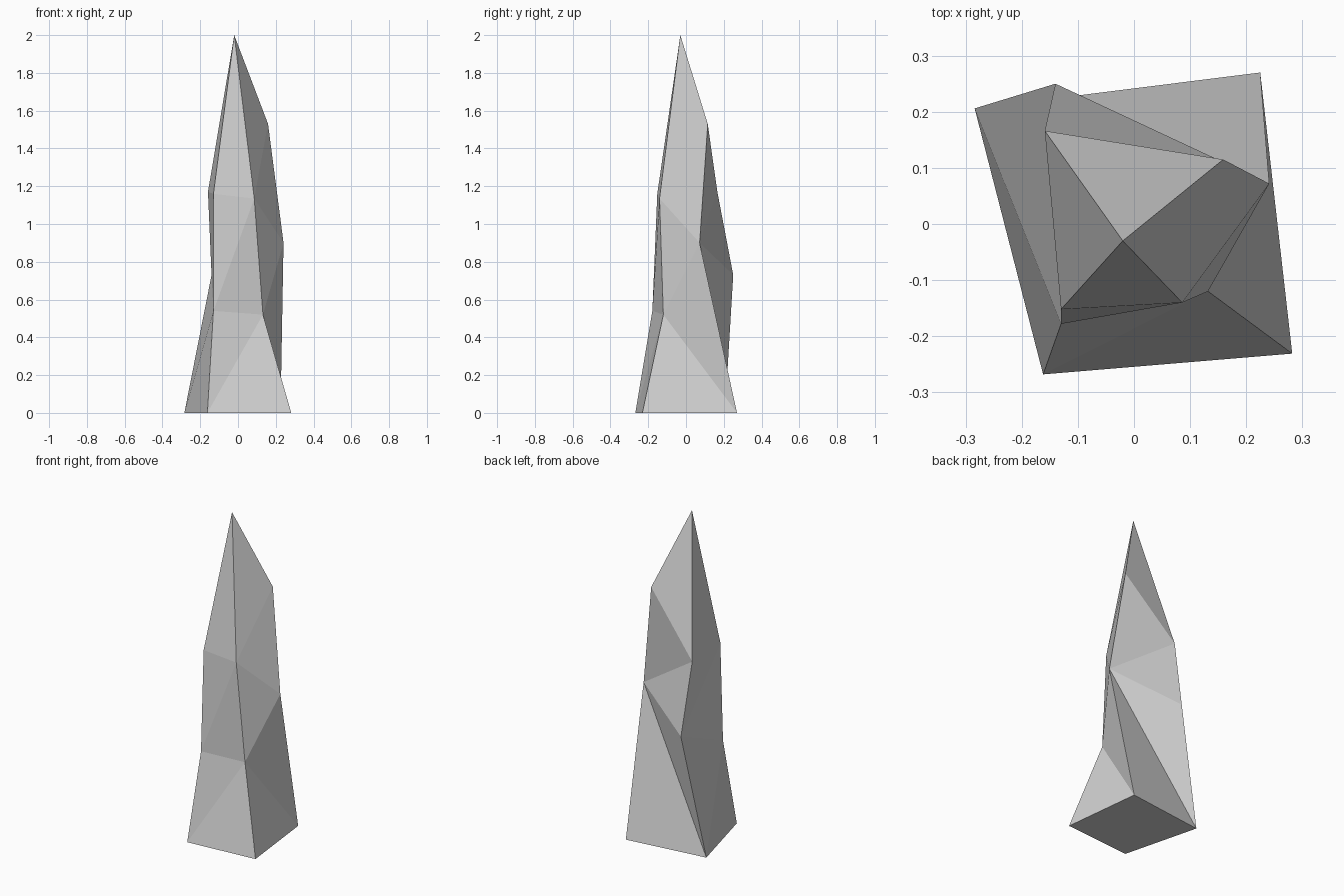
import bpy, bmesh

if "Cube" in bpy.data.objects:
    bpy.data.objects.remove(bpy.data.objects["Cube"])

stone = bpy.data.materials.new("grey stone")
stone.diffuse_color = (0.64, 0.64, 0.64, 1)
stone.use_nodes = True
stone.node_tree.nodes["Principled BSDF"].inputs["Base Color"].default_value = stone.diffuse_color

# Four corner ridges, bottom to top: front left, front right, back right, back left
ridges = [
    [(-0.162, -0.268, 0), (-0.130, -0.178, 0.54), (-0.130, -0.152, 1.16)],
    [(0.282, -0.231, 0), (0.132, -0.120, 0.52), (0.086, -0.140, 1.135)],
    [(0.225, 0.270, 0), (0.241, 0.072, 0.90), (0.159, 0.115, 1.53)],
    [(-0.284, 0.206, 0), (-0.140, 0.250, 0.73), (-0.159, 0.166, 1.17)],
]
# Which way each side's quads are split: True = from lower first ridge to upper second
rising = [(True, True), (False, False), (False, True), (True, True)]

bm = bmesh.new()
cols = [[bm.verts.new(p) for p in r] for r in ridges]
apex = bm.verts.new((-0.02, -0.03, 2))

# Faceted sides between neighbouring ridges, closed by a pointed tip
for i, col in enumerate(cols):
    nxt = cols[(i + 1) % 4]
    for k in range(2):
        a, b, c, d = col[k], nxt[k], nxt[k + 1], col[k + 1]
        # the back left ridge meets the front left with a short upper split
        tris = [(a, b, c), (a, c, d)] if rising[i][k] else [(a, b, d), (b, c, d)]
        for t in tris:
            bm.faces.new(t)
    bm.faces.new((col[2], nxt[2], apex))

# Flat underside
bm.faces.new([c[0] for c in reversed(cols)])
bmesh.ops.recalc_face_normals(bm, faces=bm.faces)

mesh = bpy.data.meshes.new("rock_spire")
bm.to_mesh(mesh)
bm.free()
mesh.materials.append(stone)
bpy.context.collection.objects.link(bpy.data.objects.new("rock_spire", mesh))
